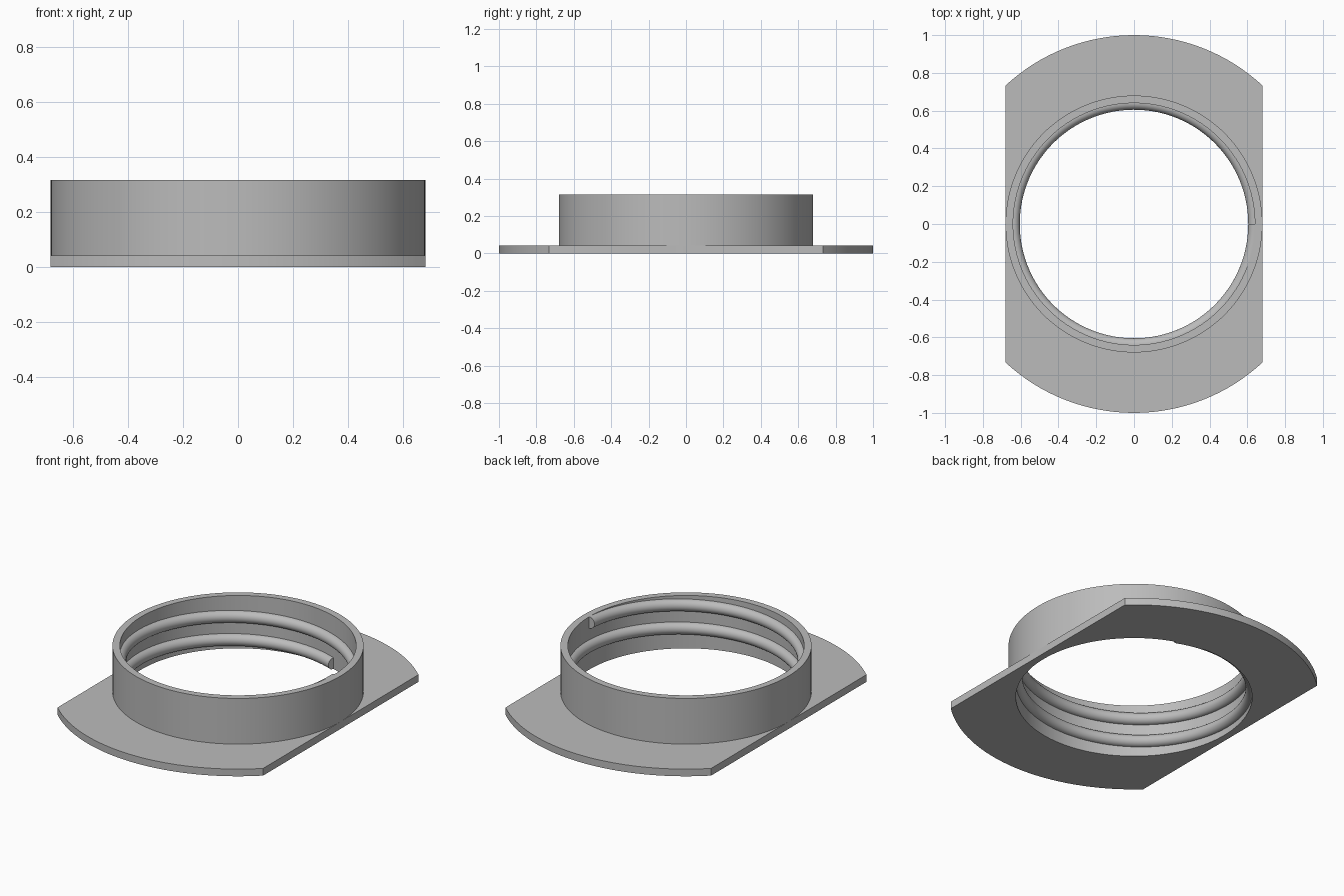
import bpy, bmesh
from math import sin, cos, acos, pi, radians

cube = bpy.data.objects.get("Cube")
if cube:
    bpy.data.objects.remove(cube, do_unlink=True)

# Main dimensions
BORE, COLLAR, FLANGE = 0.64, 0.68, 1.0
PLATE_TOP, COLLAR_TOP = 0.043, 0.316
BEAD, PITCH, THREAD_TOP = 0.035, 0.138, 0.281

grey = bpy.data.materials.new("plain_grey")
grey.use_nodes = True
colour = (0.5, 0.5, 0.5, 1)
grey.diffuse_color = colour
grey.node_tree.nodes["Principled BSDF"].inputs["Base Color"].default_value = colour


def polar(r, a, z):
    return (r * cos(a), r * sin(a), z)


def skin(name, sections, loop):
    """Skin closed cross-sections; join the last to the first, or cap both ends."""
    bm = bmesh.new()
    rows = [[bm.verts.new(p) for p in s] for s in sections]
    n = len(rows[0])
    pairs = list(zip(rows, rows[1:]))
    if loop:
        pairs.append((rows[-1], rows[0]))
    else:
        bm.faces.new(rows[0])
        bm.faces.new(rows[-1])
    for a, b in pairs:
        for i in range(n):
            j = (i + 1) % n
            bm.faces.new((a[i], a[j], b[j], b[i]))
    bmesh.ops.recalc_face_normals(bm, faces=bm.faces)
    mesh = bpy.data.meshes.new(name)
    bm.to_mesh(mesh)
    bm.free()
    mesh.materials.append(grey)
    obj = bpy.data.objects.new(name, mesh)
    bpy.context.collection.objects.link(obj)
    bpy.ops.object.select_all(action='DESELECT')
    obj.select_set(True)
    bpy.context.view_layer.objects.active = obj
    bpy.ops.object.shade_smooth_by_angle(angle=radians(30))
    return obj


# Collar with a round flange trimmed flat on both sides
corner = acos(COLLAR / FLANGE)
stops = [-corner, corner, pi - corner, pi + corner, 2 * pi - corner]
STEPS = 32
angles = [a + (b - a) * i / STEPS for a, b in zip(stops, stops[1:]) for i in range(STEPS)]


def collar_section(a):
    edge = min(FLANGE, COLLAR / max(abs(cos(a)), 0.01))
    edge = max(edge, COLLAR + 0.0003)
    outline = [(BORE, 0), (edge, 0), (edge, PLATE_TOP), (COLLAR, PLATE_TOP),
               (COLLAR, COLLAR_TOP), (BORE, COLLAR_TOP)]
    return [polar(r, a, z) for r, z in outline]


skin("flanged_collar", [collar_section(a) for a in angles], True)

# Rounded helical thread inside the bore, ending at the top after nearly two turns
start, end, turns = radians(71), 4 * pi, 200


def thread_section(a):
    z = THREAD_TOP - PITCH * (end - a) / (2 * pi)
    arc = [pi * i / 12 for i in range(13)]
    points = [(BORE - BEAD * sin(t), z + BEAD * cos(t)) for t in arc]
    points += [(BORE + 0.004, z - BEAD), (BORE + 0.004, z + BEAD)]
    return [polar(r, a, max(h, 0.001)) for r, h in points]


skin("inner_thread", [thread_section(start + (end - start) * i / turns)
                      for i in range(turns + 1)], False)
